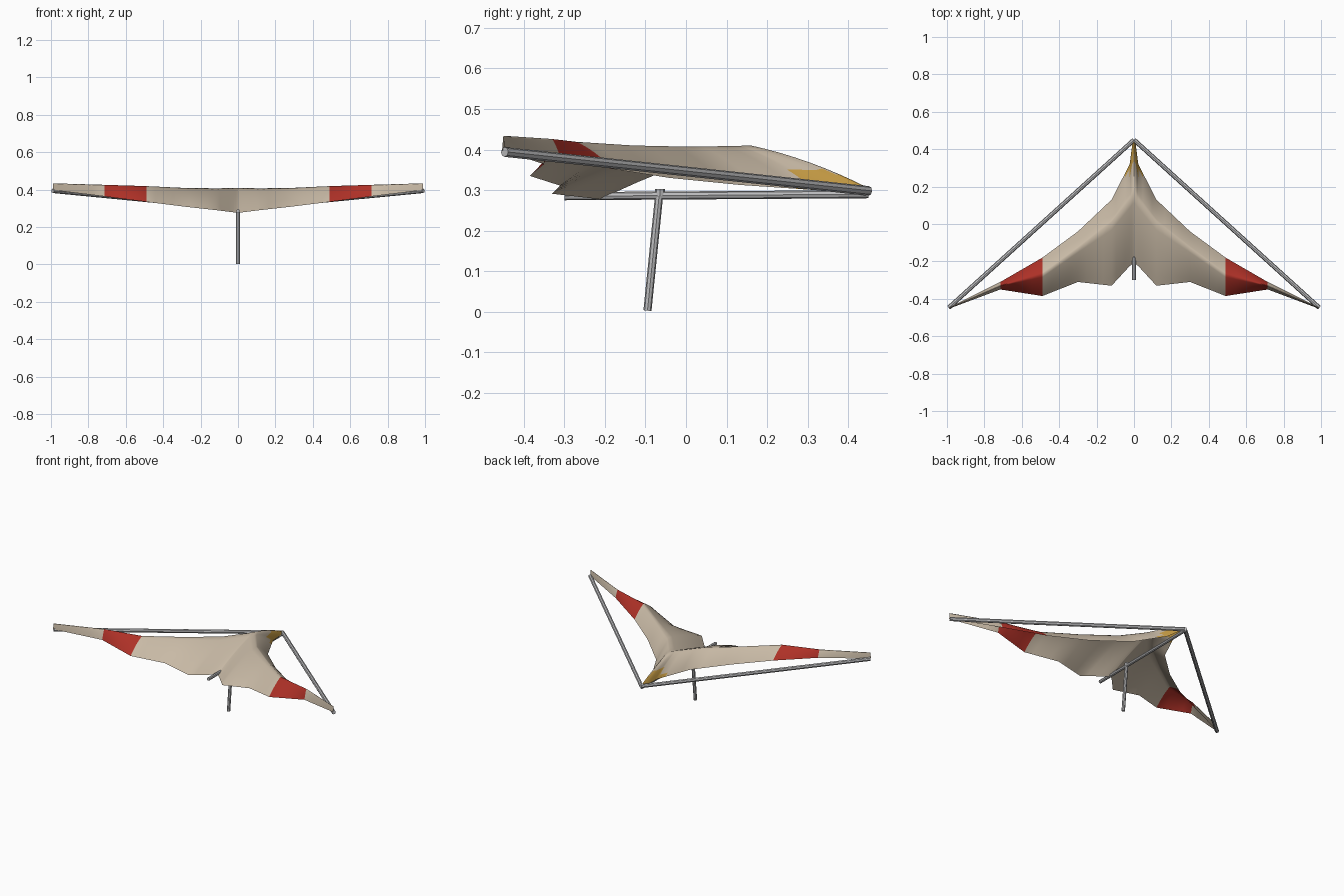
import bpy
import bmesh
from mathutils import Vector

cube = bpy.data.objects.get("Cube")
if cube:
    bpy.data.objects.remove(cube, do_unlink=True)


def material(name, rgb):
    m = bpy.data.materials.new(name)
    m.use_nodes = True
    color = (*rgb, 1)
    m.diffuse_color = color
    m.node_tree.nodes["Principled BSDF"].inputs["Base Color"].default_value = color
    return m


cloth = material("beige cloth", (0.58, 0.49, 0.38))
red = material("red band", (0.42, 0.03, 0.02))
gold = material("gold nose", (0.58, 0.34, 0.06))
metal = material("grey tube", (0.5, 0.5, 0.51))


def add_object(name, bm, materials):
    mesh = bpy.data.meshes.new(name)
    bm.to_mesh(mesh)
    bm.free()
    for m in materials:
        mesh.materials.append(m)
    obj = bpy.data.objects.new(name, mesh)
    bpy.context.collection.objects.link(obj)
    return obj


def tube(name, start, end, radius):
    """Straight eight-sided tube between two points."""
    a, b = Vector(start), Vector(end)
    bm = bmesh.new()
    bmesh.ops.create_cone(bm, cap_ends=True, segments=8, radius1=radius,
                          radius2=radius, depth=(b - a).length)
    obj = add_object(name, bm, [metal])
    obj.rotation_mode = 'QUATERNION'
    obj.rotation_quaternion = (b - a).to_track_quat('Z', 'Y')
    obj.location = (a + b) / 2
    return obj


# Sail stations: x, then (y, z) of leading edge, crest and trailing edge
stations = [
    (0.00, (0.45, 0.305), (0.16, 0.410), (-0.21, 0.277)),
    (0.01, (0.42, 0.296), (0.15, 0.410), (-0.215, 0.278)),
    (0.023, (0.32, 0.300), (0.13, 0.409), (-0.225, 0.279)),
    (0.12, (0.13, 0.313), (0.01, 0.407), (-0.33, 0.291)),
    (0.30, (-0.04, 0.330), (-0.13, 0.410), (-0.31, 0.311)),
    (0.49, (-0.18, 0.352), (-0.27, 0.419), (-0.385, 0.335)),
    (0.715, (-0.31, 0.380), (-0.33, 0.426), (-0.35, 0.364)),
    (0.99, (-0.447, 0.396), (-0.45, 0.434), (-0.453, 0.398)),
]
HALF = 8    # steps from an edge to the crest
SPAN = 4    # steps between stations


def section(station):
    """Arched cross-section from leading to trailing edge."""
    x, lead, crest, trail = station
    points = []
    for k in range(2 * HALF + 1):
        t = k / HALF
        a, b, u = (lead, crest, t) if t <= 1 else (crest, trail, t - 1)
        bulge = 0.1 * (b[1] - a[1] if t <= 1 else a[1] - b[1])
        points.append(Vector((x, a[0] + (b[0] - a[0]) * u,
                              a[1] + (b[1] - a[1]) * u + bulge * 4 * u * (1 - u))))
    return points


rows = [section(stations[0])]
for s0, s1 in zip(stations, stations[1:]):
    p, q = section(s0), section(s1)
    rows += [[a.lerp(b, i / SPAN) for a, b in zip(p, q)] for i in range(1, SPAN + 1)]

bm = bmesh.new()
grid = [[bm.verts.new(co) for co in row] for row in rows]
for r0, r1 in zip(grid, grid[1:]):
    for k in range(2 * HALF):
        bm.faces.new((r0[k], r0[k + 1], r1[k + 1], r1[k]))

# Mirror the half sail and join it along the keel
copy = bmesh.ops.duplicate(bm, geom=bm.verts[:] + bm.edges[:] + bm.faces[:])["geom"]
for v in copy:
    if isinstance(v, bmesh.types.BMVert):
        v.co.x *= -1
bmesh.ops.reverse_faces(bm, faces=[f for f in copy if isinstance(f, bmesh.types.BMFace)])
bmesh.ops.remove_doubles(bm, verts=bm.verts[:], dist=0.00005)
bm.normal_update()
if sum(f.normal.z for f in bm.faces) < 0:
    bmesh.ops.reverse_faces(bm, faces=bm.faces[:])

# Red bands across each wing and gold on the lower nose
for f in bm.faces:
    f.smooth = True
    c = f.calc_center_median()
    if 0.49 < abs(c.x) < 0.715:
        f.material_index = 1
    elif c.y > 0.27 and c.z < 0.345:
        f.material_index = 2
add_object("sail", bm, [cloth, red, gold])

# Frame
for side, name in ((1, "left"), (-1, "right")):
    tube(name + "_leading_tube", (0, 0.45, 0.298), (0.99 * side, -0.447, 0.394), 0.012)
tube("keel_tube", (0, 0.45, 0.29), (0, -0.3, 0.285), 0.01)
tube("mast", (0, -0.065, 0.3), (0, -0.095, 0.003), 0.01)

# Clamp where the mast meets the keel
tube("mast_clamp", (0, -0.064, 0.285), (0, -0.064, 0.303), 0.012)
